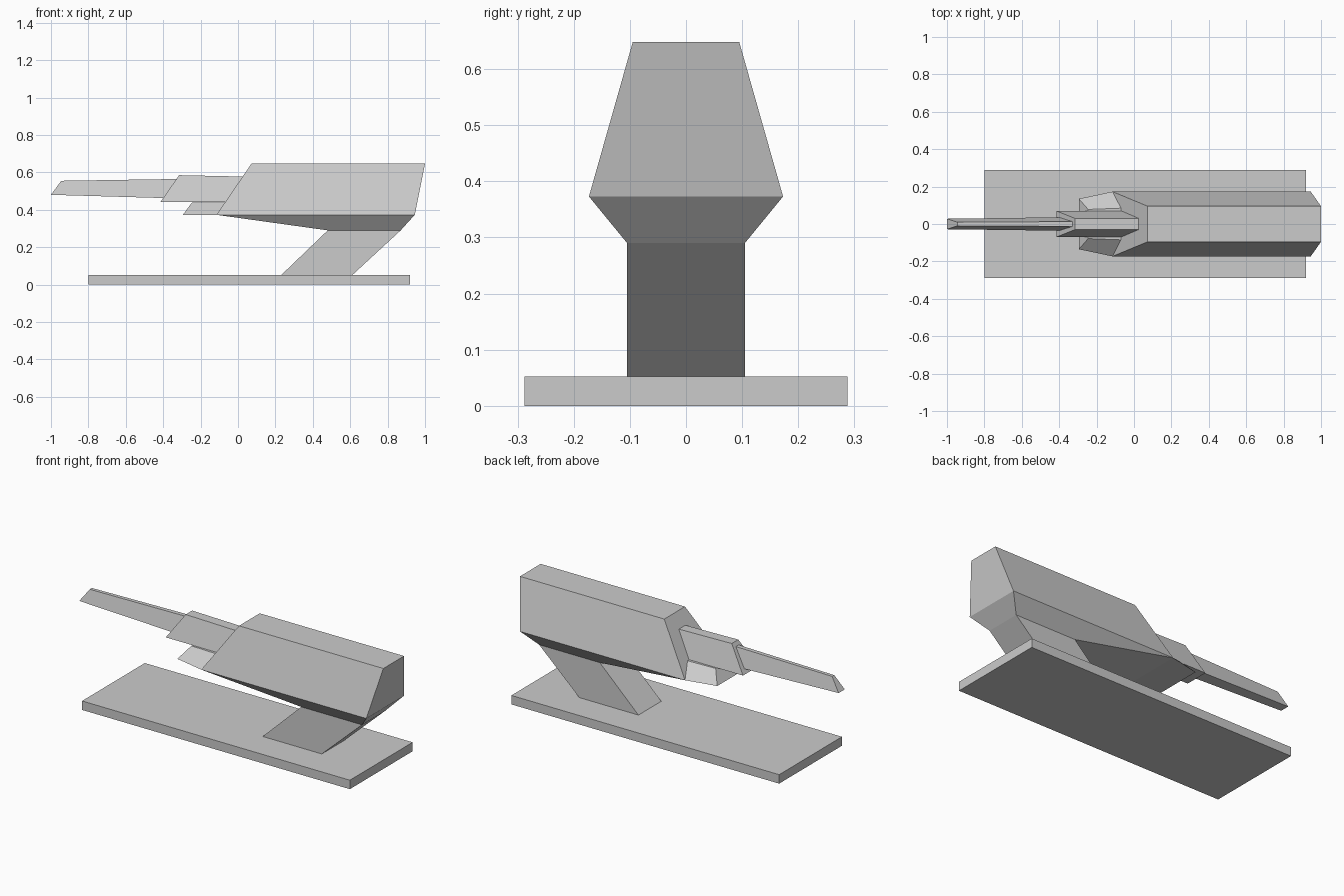
import bpy
import bmesh

cube = bpy.data.objects.get("Cube")
if cube:
    bpy.data.objects.remove(cube, do_unlink=True)

grey = bpy.data.materials.new("plain_grey")
grey.use_nodes = True
color = (0.6, 0.6, 0.6, 1)
grey.diffuse_color = color
grey.node_tree.nodes["Principled BSDF"].inputs["Base Color"].default_value = color


def tapered_block(name, low, high):
    """Six-sided block; low and high each hold a nose and a tail (x, half width, z)."""
    bm = bmesh.new()
    rings = []
    for nose, tail in (low, high):
        corners = [(nose, -1), (tail, -1), (tail, 1), (nose, 1)]
        rings.append([bm.verts.new((x, side * w, z)) for (x, w, z), side in corners])
    bottom, top = rings
    bm.faces.new(bottom[::-1])
    bm.faces.new(top)
    for i in range(4):
        j = (i + 1) % 4
        bm.faces.new((bottom[i], bottom[j], top[j], top[i]))
    bmesh.ops.recalc_face_normals(bm, faces=bm.faces)
    mesh = bpy.data.meshes.new(name)
    bm.to_mesh(mesh)
    bm.free()
    mesh.materials.append(grey)
    obj = bpy.data.objects.new(name, mesh)
    bpy.context.collection.objects.link(obj)
    return obj


# Shared outlines where the parts meet
waist = ((-0.115, 0.173, 0.373), (0.945, 0.173, 0.373))
neck = ((0.48, 0.105, 0.29), (0.87, 0.105, 0.29))

# Flat base and leaning stand
tapered_block("base_plate",
              ((-0.8, 0.288, 0), (0.92, 0.288, 0)),
              ((-0.8, 0.288, 0.052), (0.92, 0.288, 0.052)))
tapered_block("stand",
              ((0.23, 0.105, 0.05), (0.61, 0.105, 0.05)), neck)

# Body in two tapers
tapered_block("lower_body", neck, waist)
tapered_block("upper_body", waist,
              ((0.073, 0.095, 0.648), (1.0, 0.095, 0.648)))

# Wedge under the barrel
tapered_block("chin_wedge",
              ((-0.295, 0.135, 0.373), (-0.115, 0.173, 0.373)),
              ((-0.245, 0.078, 0.44), (-0.06, 0.085, 0.44)))

# Barrel and its sleeve, tails buried in the body
tapered_block("barrel_sleeve",
              ((-0.415, 0.07, 0.441), (0.1, 0.07, 0.441)),
              ((-0.315, 0.03, 0.585), (0.1, 0.03, 0.576)))
tapered_block("barrel",
              ((-1.0, 0.028, 0.48), (-0.3, 0.037, 0.46)),
              ((-0.945, 0.01, 0.555), (-0.3, 0.013, 0.565)))
